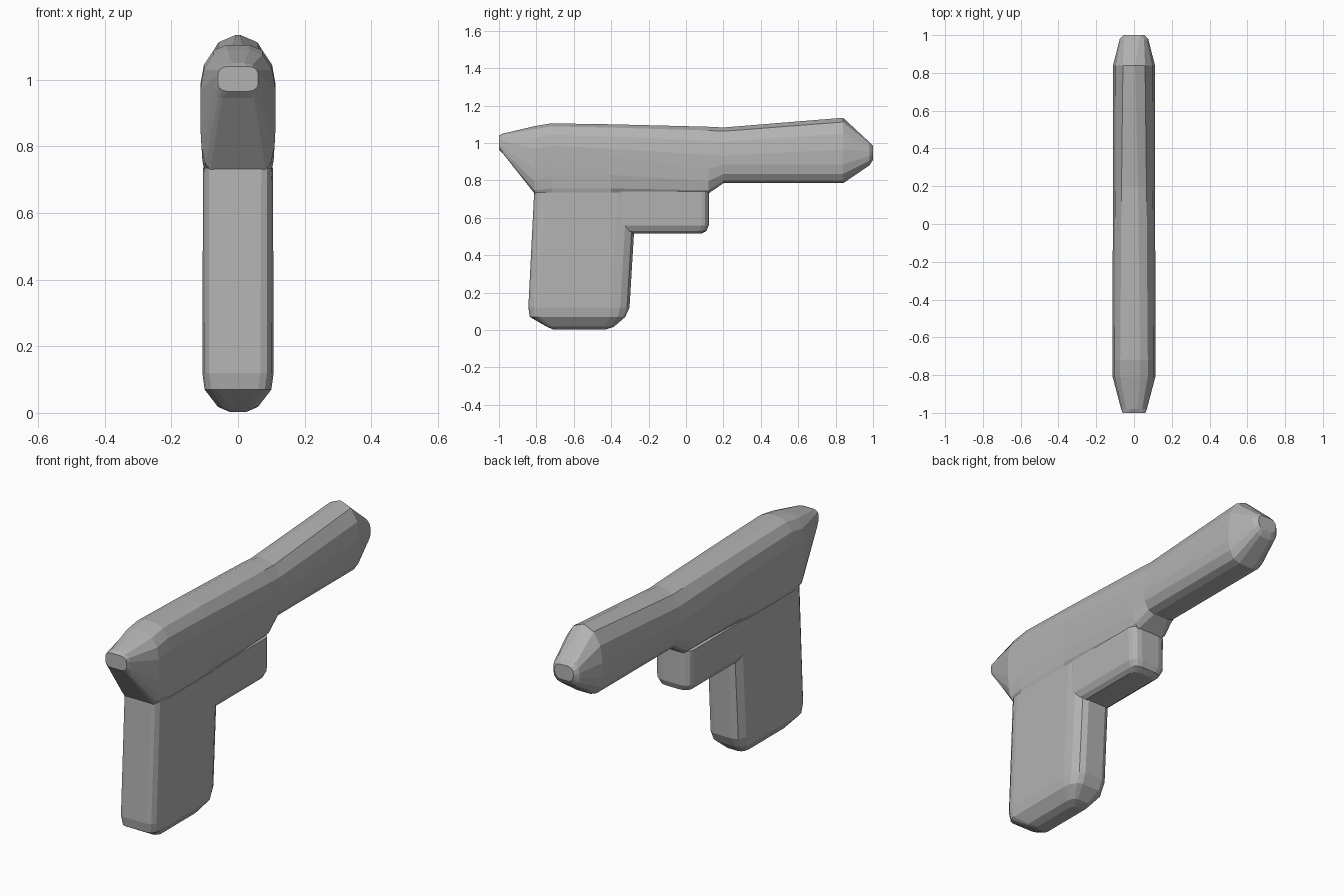
import bpy, bmesh
from math import sin, cos, pi

if "Cube" in bpy.data.objects:
    bpy.data.objects.remove(bpy.data.objects["Cube"], do_unlink=True)

grey = bpy.data.materials.new("plain grey")
grey.use_nodes = True
COLOUR = (0.45, 0.45, 0.45, 1)
grey.diffuse_color = COLOUR
grey.node_tree.nodes["Principled BSDF"].inputs["Base Color"].default_value = COLOUR


def section(low, high, w, low_round, high_round, steps=3):
    """Closed outline (x, v): a box with elliptical corners at each end."""
    half = []
    for end, sign, (rx, rv) in ((low, 1, low_round), (high, -1, high_round)):
        arc = []
        for i in range(steps + 1):
            a = pi / 2 * i / steps
            arc.append((w - rx + rx * sin(a), end + sign * rv * (1 - cos(a))))
        half += arc if sign > 0 else arc[::-1]
    return half + [(-x, v) for x, v in reversed(half)]


def loft(name, rings):
    """Skin a list of equal rings and close both ends."""
    bm = bmesh.new()
    loops = [[bm.verts.new(p) for p in ring] for ring in rings]
    n = len(loops[0])
    for a, b in zip(loops, loops[1:]):
        for i in range(n):
            j = (i + 1) % n
            bm.faces.new((a[i], a[j], b[j], b[i]))
    bm.faces.new(loops[0])
    bm.faces.new(loops[-1])
    bmesh.ops.remove_doubles(bm, verts=bm.verts, dist=0.0005)
    bmesh.ops.recalc_face_normals(bm, faces=bm.faces)
    mesh = bpy.data.meshes.new(name)
    bm.to_mesh(mesh)
    bm.free()
    mesh.materials.append(grey)
    obj = bpy.data.objects.new(name, mesh)
    bpy.context.collection.objects.link(obj)
    return obj


def loft_along_y(name, stations):
    loft(name, [[(x, y, z) for x, z in section(*s)] for y, *s in stations])


def loft_along_z(name, stations):
    loft(name, [[(x, y, z) for x, y in section(*s)] for z, *s in stations])


# Upper body: y, bottom, top, half width, bottom rounding, top rounding
loft_along_y("upper_body", [
    (-1.0, 0.965, 1.04, 0.06, (0.03, 0.02), (0.03, 0.02)),
    (-0.98, 0.945, 1.05, 0.068, (0.02, 0.03), (0.05, 0.04)),
    (-0.81, 0.73, 1.09, 0.113, (0.03, 0.13), (0.08, 0.12)),
    (-0.72, 0.73, 1.105, 0.113, (0.012, 0.2), (0.08, 0.12)),
    (-0.4, 0.73, 1.1, 0.113, (0.012, 0.2), (0.085, 0.13)),
    (0.12, 0.73, 1.087, 0.112, (0.04, 0.13), (0.09, 0.15)),
    (0.2, 0.785, 1.083, 0.111, (0.07, 0.1), (0.09, 0.15)),
])

# Barrel, rising to a ridge before its blunt nose
loft_along_y("barrel", [
    (0.2, 0.785, 1.083, 0.111, (0.07, 0.1), (0.09, 0.15)),
    (0.84, 0.785, 1.135, 0.111, (0.07, 0.1), (0.105, 0.17)),
    (0.98, 0.88, 1.005, 0.075, (0.045, 0.05), (0.045, 0.05)),
    (1.0, 0.91, 0.985, 0.055, (0.03, 0.035), (0.03, 0.035)),
])

# Grip: z, rear, front, half width, rear rounding, front rounding
loft_along_z("grip", [
    (0.003, -0.71, -0.43, 0.025, (0.02, 0.02), (0.02, 0.03)),
    (0.018, -0.745, -0.385, 0.06, (0.03, 0.03), (0.03, 0.05)),
    (0.07, -0.835, -0.325, 0.1, (0.04, 0.05), (0.05, 0.08)),
    (0.12, -0.843, -0.302, 0.107, (0.04, 0.06), (0.055, 0.1)),
    (0.735, -0.812, -0.265, 0.105, (0.035, 0.06), (0.055, 0.1)),
])

# Trigger block, tucked between grip and body
loft_along_z("trigger_block", [
    (0.515, -0.36, 0.08, 0.065, (0.02, 0.02), (0.04, 0.03)),
    (0.53, -0.36, 0.11, 0.085, (0.02, 0.02), (0.045, 0.035)),
    (0.56, -0.36, 0.122, 0.1, (0.02, 0.02), (0.05, 0.04)),
    (0.74, -0.36, 0.122, 0.103, (0.02, 0.02), (0.05, 0.04)),
])
